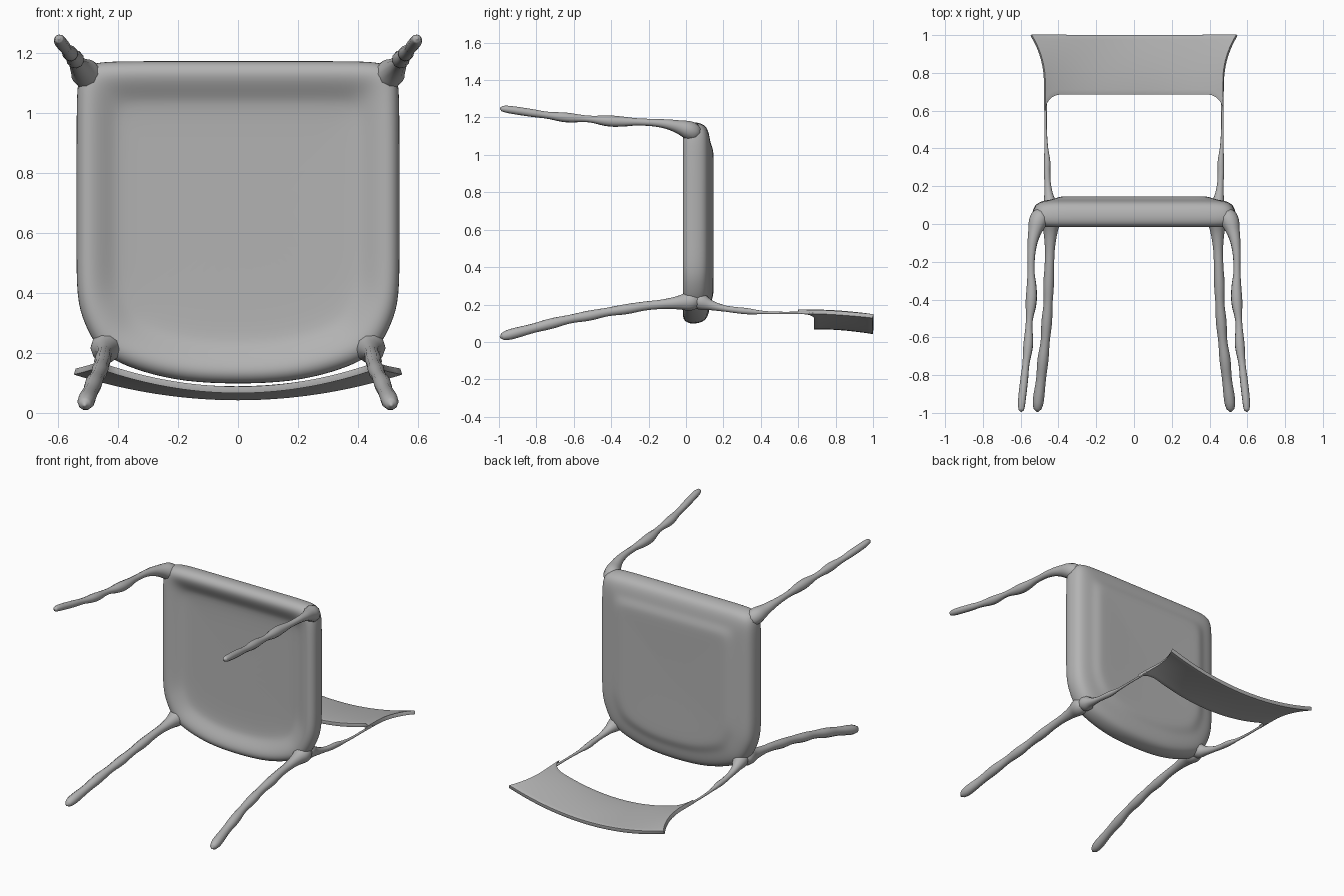
import bpy, bmesh, math

cube = bpy.data.objects.get("Cube")
if cube:
    bpy.data.objects.remove(cube, do_unlink=True)

grey = bpy.data.materials.new("plain grey")
grey.use_nodes = True
COL = (0.45, 0.45, 0.45, 1)
grey.diffuse_color = COL
grey.node_tree.nodes["Principled BSDF"].inputs["Base Color"].default_value = COL


def finish(name, bm):
    """Turn a bmesh into a smooth shaded object."""
    bmesh.ops.recalc_face_normals(bm, faces=bm.faces)
    for f in bm.faces:
        f.smooth = True
    me = bpy.data.meshes.new(name)
    bm.to_mesh(me)
    bm.free()
    me.materials.append(grey)
    ob = bpy.data.objects.new(name, me)
    bpy.context.collection.objects.link(ob)
    return ob


def rod(name, pts, side):
    """Organic tapered rod through (x, y, z, radius) points."""
    cu = bpy.data.curves.new(name + "_path", 'CURVE')
    cu.dimensions = '3D'
    cu.bevel_depth = 1
    cu.bevel_resolution = 3
    cu.resolution_u = 6
    cu.use_fill_caps = True
    sp = cu.splines.new('BEZIER')
    sp.radius_interpolation = 'CARDINAL'
    sp.bezier_points.add(len(pts) - 1)
    for bp, (x, y, z, r) in zip(sp.bezier_points, pts):
        bp.co = (x * side, y, z)
        bp.radius = r
        bp.handle_left_type = bp.handle_right_type = 'AUTO'
    tmp = bpy.data.objects.new(name + "_path", cu)
    bpy.context.collection.objects.link(tmp)
    bpy.context.view_layer.update()
    me = bpy.data.meshes.new_from_object(
        tmp.evaluated_get(bpy.context.evaluated_depsgraph_get()))
    bpy.data.objects.remove(tmp, do_unlink=True)
    bm = bmesh.new()
    bm.from_mesh(me)
    bpy.data.meshes.remove(me)
    bmesh.ops.remove_doubles(bm, verts=bm.verts, dist=1e-5)
    return finish(name, bm)


# Seat: half outline in x and z, mirrored, then stacked as inset rings
half = [(0.0, 1.175), (0.25, 1.175), (0.42, 1.175), (0.50, 1.168), (0.535, 1.13),
        (0.54, 1.04), (0.54, 0.80), (0.54, 0.55), (0.54, 0.38), (0.515, 0.30),
        (0.475, 0.22), (0.42, 0.175), (0.32, 0.135), (0.18, 0.102), (0.0, 0.095)]
outline = half + [(-x, z) for x, z in half[-2:0:-1]]
rings = [(0.45, 0.03), (0.17, 0.03), (0.125, 0.02), (0.08, -0.008), (0.035, -0.022),
         (0.0, 0.005), (0.0, 0.065), (0.02, 0.11), (0.07, 0.125),
         (0.11, 0.13), (0.15, 0.147), (0.20, 0.147), (0.45, 0.143)]
ZC = 0.635
bm = bmesh.new()
loops = []
for d, y in rings:
    k = 1 - d / 0.54
    loops.append([bm.verts.new((x * k, y, ZC + (z - ZC) * k)) for x, z in outline])
n = len(outline)
for a, b in zip(loops, loops[1:]):
    for i in range(n):
        j = (i + 1) % n
        bm.faces.new((a[i], a[j], b[j], b[i]))
bm.faces.new(loops[0])
bm.faces.new(loops[-1])
seat = finish("seat", bm)
seat.modifiers.new("smooth", 'SUBSURF').levels = 2
seat.modifiers["smooth"].render_levels = 2

# Legs and uprights, with swollen knots along their length
front_leg = [(0.47, 0.07, 1.10, 0.03), (0.50, 0.03, 1.125, 0.05), (0.525, -0.04, 1.15, 0.036),
             (0.54, -0.12, 1.167, 0.024), (0.545, -0.25, 1.176, 0.019),
             (0.542, -0.34, 1.178, 0.027), (0.545, -0.42, 1.182, 0.029),
             (0.555, -0.52, 1.192, 0.018), (0.56, -0.64, 1.200, 0.026),
             (0.572, -0.74, 1.212, 0.019), (0.582, -0.83, 1.225, 0.021),
             (0.595, -0.95, 1.243, 0.020), (0.597, -0.985, 1.248, 0.014),
             (0.598, -0.995, 1.25, 0.003)]
back_leg = [(0.435, 0.08, 0.235, 0.03), (0.44, 0.03, 0.22, 0.052), (0.442, -0.04, 0.21, 0.038),
            (0.445, -0.12, 0.202, 0.027), (0.448, -0.22, 0.192, 0.025),
            (0.452, -0.32, 0.175, 0.028), (0.455, -0.42, 0.160, 0.024),
            (0.462, -0.52, 0.140, 0.028), (0.47, -0.62, 0.122, 0.024),
            (0.482, -0.72, 0.098, 0.029), (0.492, -0.82, 0.072, 0.026),
            (0.507, -0.94, 0.040, 0.029), (0.511, -0.98, 0.029, 0.020),
            (0.512, -0.995, 0.024, 0.004)]
upright = [(0.43, 0.02, 0.24, 0.035), (0.438, 0.08, 0.215, 0.045), (0.448, 0.13, 0.197, 0.029),
           (0.456, 0.20, 0.180, 0.018), (0.460, 0.27, 0.170, 0.017),
           (0.460, 0.33, 0.164, 0.017), (0.464, 0.40, 0.158, 0.010),
           (0.468, 0.50, 0.155, 0.007), (0.468, 0.60, 0.155, 0.007),
           (0.468, 0.68, 0.154, 0.007)]
for side, label in ((1, "left"), (-1, "right")):
    rod("front_leg_" + label, front_leg, side)
    rod("back_leg_" + label, back_leg, side)
    rod("upright_" + label, upright, side)

# Backrest: bowed panel, flared at its far edge and drawn into the uprights
NU, NV = 48, 12
bm = bmesh.new()
grid = []
for i in range(NU + 1):
    s = 2 * i / NU - 1
    s = math.sin(s * math.pi / 2)
    a = abs(s)
    corner = max(0.0, (a - 0.83) / 0.17)
    low = 0.685 - 0.085 * (1 - math.sqrt(max(0.0, 1 - corner ** 2)))
    col = []
    for j in range(NV + 1):
        t = j / NV
        y = low + (1.0 - low) * t
        flare = max(0.0, (y - 0.74) / 0.26)
        x = s * (0.473 + 0.072 * flare ** 2.2)
        z = 0.077 + 0.085 * min(1.0, a) ** 2.0 - 0.024 * max(0.0, (y - 0.72) / 0.28) ** 1.5
        z += 0.003 * math.sin(9 * x + 1) * math.sin(t * math.pi)
        col.append(bm.verts.new((x, y, z)))
    grid.append(col)
for p, q in zip(grid, grid[1:]):
    for j in range(NV):
        bm.faces.new((p[j], q[j], q[j + 1], p[j + 1]))
backrest = finish("backrest", bm)
sol = backrest.modifiers.new("thickness", 'SOLIDIFY')
sol.thickness = 0.022
sol.offset = 0
bev = backrest.modifiers.new("soft_edge", 'BEVEL')
bev.width = 0.005
bev.segments = 2
bev.limit_method = 'ANGLE'
bev.angle_limit = math.radians(50)
